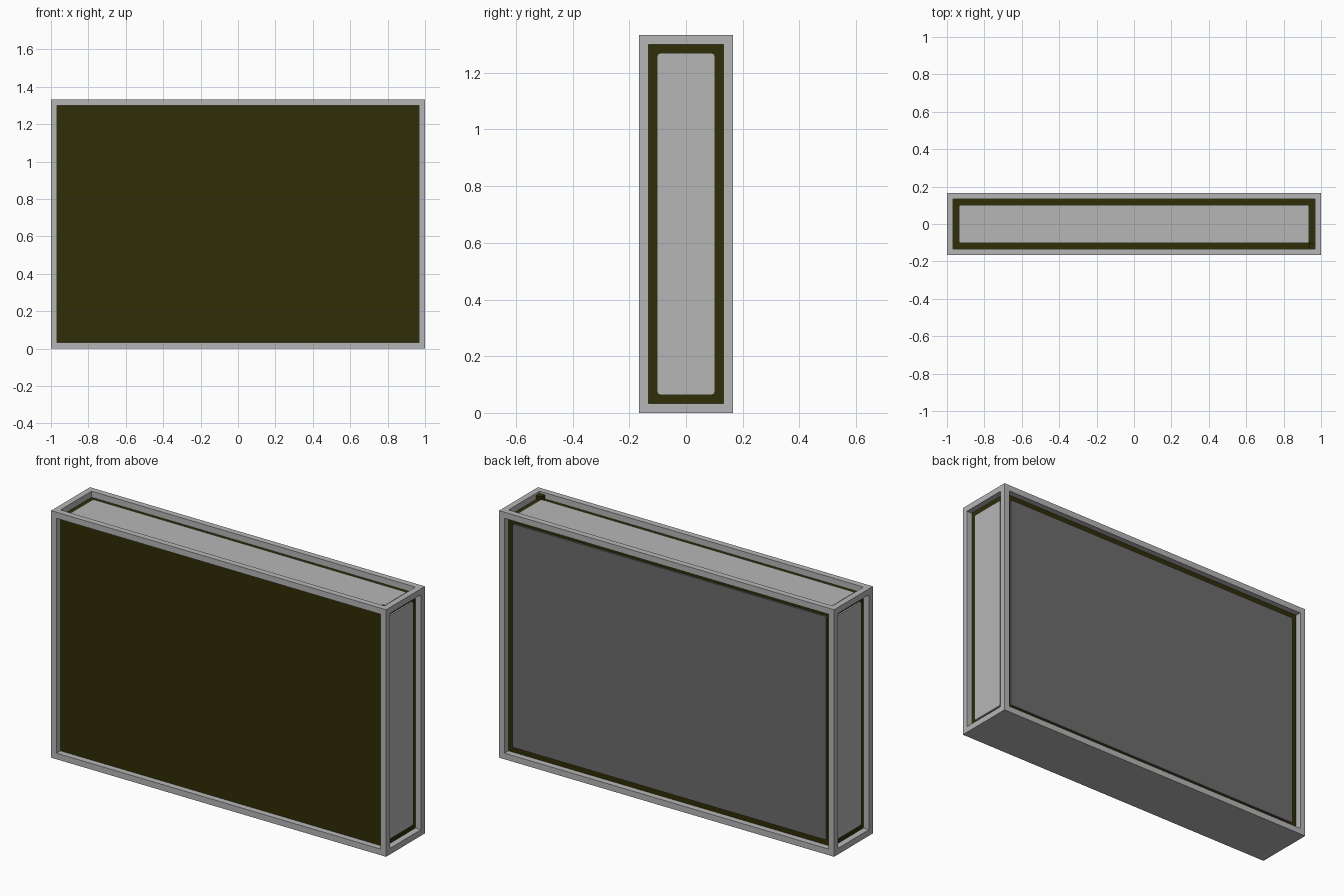
import bpy, bmesh
from mathutils import Vector

if "Cube" in bpy.data.objects:
    bpy.data.objects.remove(bpy.data.objects["Cube"])

def material(name, rgb):
    m = bpy.data.materials.new(name)
    m.diffuse_color = (*rgb, 1)
    m.use_nodes = True
    m.node_tree.nodes["Principled BSDF"].inputs["Base Color"].default_value = m.diffuse_color
    return m

GREY = material("grey", (0.47, 0.47, 0.47))
DARK = material("dark grey", (0.153, 0.153, 0.153))
OLIVE = material("dark olive", (0.028, 0.027, 0.002))

# outer half sizes, height and bar thickness
X, Y, H, T = 1.0, 0.1655, 1.333, 0.033
IX, IY = X - T, Y - T

def box(name, lo, hi, mat, round_axis=None, radius=0.01):
    lo, hi = Vector(lo), Vector(hi)
    bm = bmesh.new()
    bmesh.ops.create_cube(bm, size=1)
    for v in bm.verts:
        v.co = Vector(((lo[i] + hi[i]) / 2 + v.co[i] * (hi[i] - lo[i]) for i in range(3)))
    if round_axis is not None:
        edges = []
        for e in bm.edges:
            d = e.verts[0].co - e.verts[1].co
            if abs(d[round_axis]) > 1e-6:
                edges.append(e)
        bmesh.ops.bevel(bm, geom=edges, offset=radius, segments=3, profile=0.5, affect='EDGES')
    me = bpy.data.meshes.new(name)
    bm.to_mesh(me)
    bm.free()
    me.materials.append(mat)
    ob = bpy.data.objects.new(name, me)
    bpy.context.collection.objects.link(ob)
    return ob

# frame: four posts, long rails and short rails
for x in (-X, IX):
    for y in (-Y, IY):
        box("frame_post", (x, y, 0), (x + T, y + T, H), GREY)
for z in (0, H - T):
    for y in (-Y, IY):
        box("long_rail", (-IX, y, z), (IX, y + T, z + T), GREY)
    for x in (-X, IX):
        box("short_rail", (x, -IY, z), (x + T, IY, z + T), GREY)

# closed bottom, flush with the rails
box("bottom_plate", (-IX, -IY, 0), (IX, IY, T), GREY)

# dark body set back behind the frame; its front is the screen
box("body", (-IX, -IY, T), (IX, IY, H - T), OLIVE)

# thin rounded panels on the sides, back and top, leaving a dark border
P, G = 0.009, 0.031
z0, z1 = T + G, H - T - G
px, py = IX - G, IY - G
box("right_panel", (IX, -py, z0), (IX + P, py, z1), GREY, 0)
box("left_panel", (-IX - P, -py, z0), (-IX, py, z1), GREY, 0)
box("back_panel", (-px, IY, z0), (px, IY + P, z1), DARK, 1)
box("top_panel", (-px, -py, H - T), (px, py, H - T + P), GREY, 2)

# small stub in the top front corner
box("corner_stub", (IX - G, -IY, H - T), (IX, -IY + G, H - 0.012), OLIVE)
